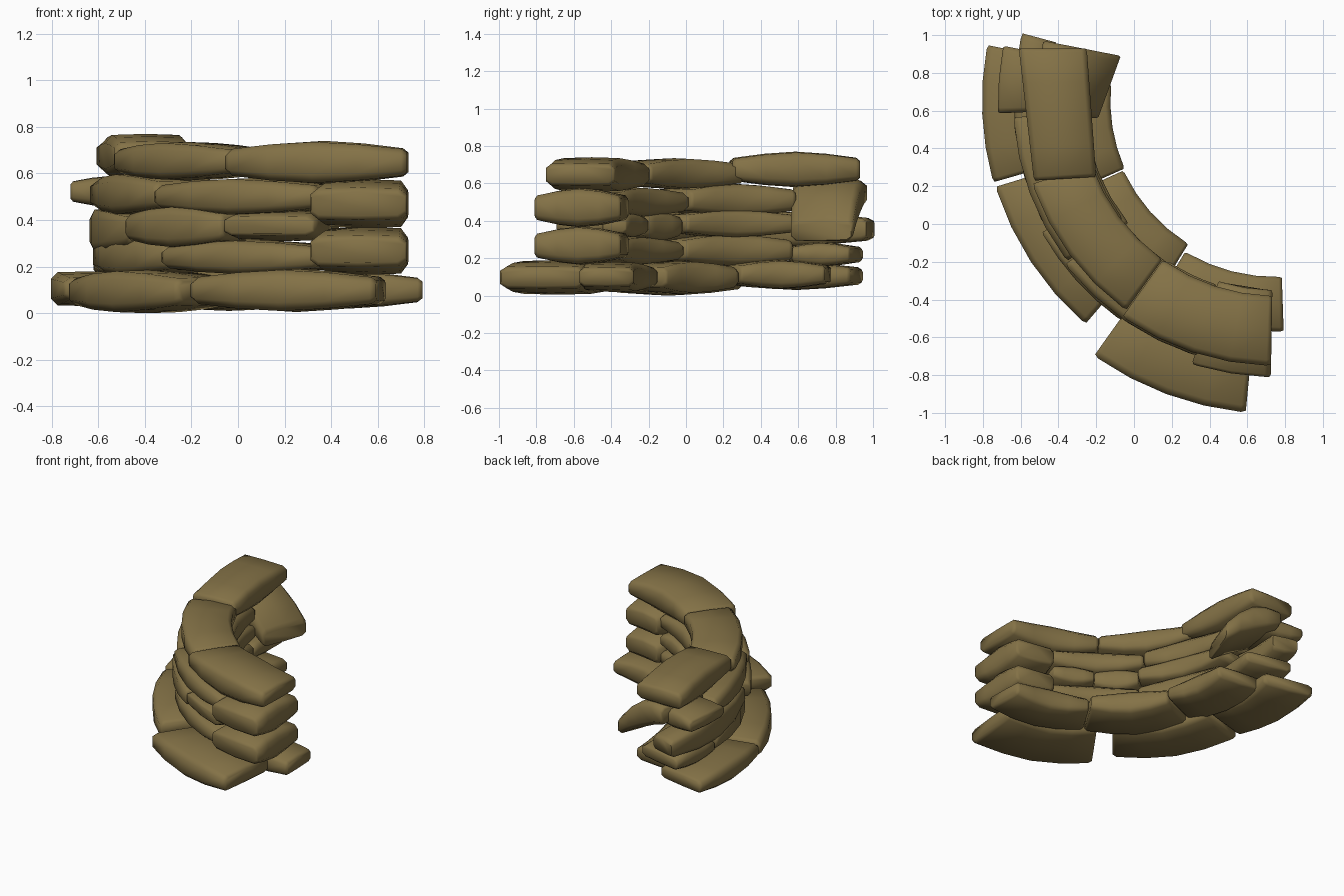
import bpy, bmesh, math

if "Cube" in bpy.data.objects:
    bpy.data.objects.remove(bpy.data.objects["Cube"])

CX, CY = 0.75, 0.65          # centre of the wall's arc

mat = bpy.data.materials.new("olive_brown_stone")
mat.diffuse_color = (0.23, 0.168, 0.062, 1)
mat.use_nodes = True
mat.node_tree.nodes["Principled BSDF"].inputs["Base Color"].default_value = mat.diffuse_color

# lengthwise profile: position, height factor, width factor
STATIONS = [(0, .48, .96), (.03, .66, 1), (.26, .88, 1), (.5, 1, 1),
            (.74, .88, 1), (.97, .66, 1), (1, .48, .96)]
SECTION = [(-1, -.57), (-.84, -.95), (0, -1), (.84, -.95), (1, -.57),
           (1, .57), (.84, .95), (0, 1), (-.84, .95), (-1, .57)]


def build(name, place, z0, z1, droop=0):
    """Loft a chamfered section along a stone; place(s, t) gives x, y."""
    bm = bmesh.new()
    zc, h = (z0 + z1) / 2, (z1 - z0) / 2
    rings = []
    for s, hf, wf in STATIONS:
        ring = []
        for t, z in SECTION:
            x, y = place(s, .5 + .5 * t * wf)
            ring.append(bm.verts.new((x, y, zc + h * z * hf - droop * s ** 2)))
        rings.append(ring)
    n = len(SECTION)
    for a, b in zip(rings, rings[1:]):
        for i in range(n):
            bm.faces.new((a[i], a[(i + 1) % n], b[(i + 1) % n], b[i]))
    bm.faces.new(rings[0])
    bm.faces.new(rings[-1])
    bmesh.ops.recalc_face_normals(bm, faces=bm.faces)
    me = bpy.data.meshes.new(name)
    bm.to_mesh(me)
    bm.free()
    me.materials.append(mat)
    ob = bpy.data.objects.new(name, me)
    bpy.context.collection.objects.link(ob)
    bpy.ops.object.select_all(action='DESELECT')
    ob.select_set(True)
    bpy.context.view_layer.objects.active = ob
    bpy.ops.object.shade_smooth_by_angle(angle=math.radians(65))


def arc_stone(name, a0, a1, r0, r1, z0, z1, radial=False):
    """Stone following the arc, or lying across it when radial."""
    def place(s, t):
        if radial:
            s, t = t, s
        a = math.radians(a0 + (a1 - a0) * s)
        r = r0 + (r1 - r0) * t
        return CX + r * math.cos(a), CY + r * math.sin(a)
    build(name, place, z0, z1)


def quad_stone(name, c, z0, z1, droop=0):
    """Odd stone between four corners."""
    def place(s, t):
        w = ((1 - s) * (1 - t), s * (1 - t), s * t, (1 - s) * t)
        return tuple(sum(k * p[i] for k, p in zip(w, c)) for i in (0, 1))
    build(name, place, z0, z1, droop)


courses = {
    "base_outer": [(169, 196, 1.18, 1.555, .03, .18),
                   (197, 229.5, 1.17, 1.55, .0, .185),
                   (234.5, 264.5, 1.2, 1.655, .005, .19)],
    "base_inner": [(174, 204, .875, 1.22, .035, .19),
                   (204.5, 238.5, .885, 1.22, .01, .185),
                   (239, 272, .93, 1.22, .02, .18)],
    "second_course": [(167.5, 184.5, 1.03, 1.37, .155, .285),
                      (184.5, 219.5, 1.02, 1.38, .155, .33),
                      (219.8, 253, 1.03, 1.41, .165, .315),
                      (252.3, 269, 1.0, 1.46, .165, .37, True)],
    "third_outer": [(165, 208, 1.2, 1.39, .26, .45),
                    (209.3, 234.7, 1.15, 1.42, .28, .46),
                    (234.8, 252.5, 1.15, 1.41, .31, .44, True)],
    "third_inner": [(184, 219.5, 1.01, 1.25, .31, .46),
                    (219.8, 236, 1.04, 1.3, .29, .45),
                    (236.2, 252, 1.02, 1.25, .31, .44)],
    "fourth_course": [(168.5, 182.5, 1.12, 1.47, .455, .59, True),
                      (183.5, 217.5, 1.02, 1.39, .42, .6),
                      (217.8, 253, 1.03, 1.41, .42, .58),
                      (252.3, 269, 1.0, 1.46, .365, .575, True)],
    "cap_course": [(198.8, 234.4, 1.03, 1.36, .57, .735),
                   (234.6, 269, 1.03, 1.4, .555, .74)],
}
for course, stones in courses.items():
    for i, st in enumerate(stones, 1):
        arc_stone(f"{course}_stone_{i}", *st)

# straight end cap and the slumped stone drooping below it
quad_stone("cap_end_stone", [(-.61, .93), (-.53, .23), (-.2, .25), (-.25, .93)], .58, .77)
quad_stone("slumped_end_stone", [(-.55, .58), (-.19, .56), (-.07, .89), (-.48, .97)],
           .45, .65, droop=.205)
